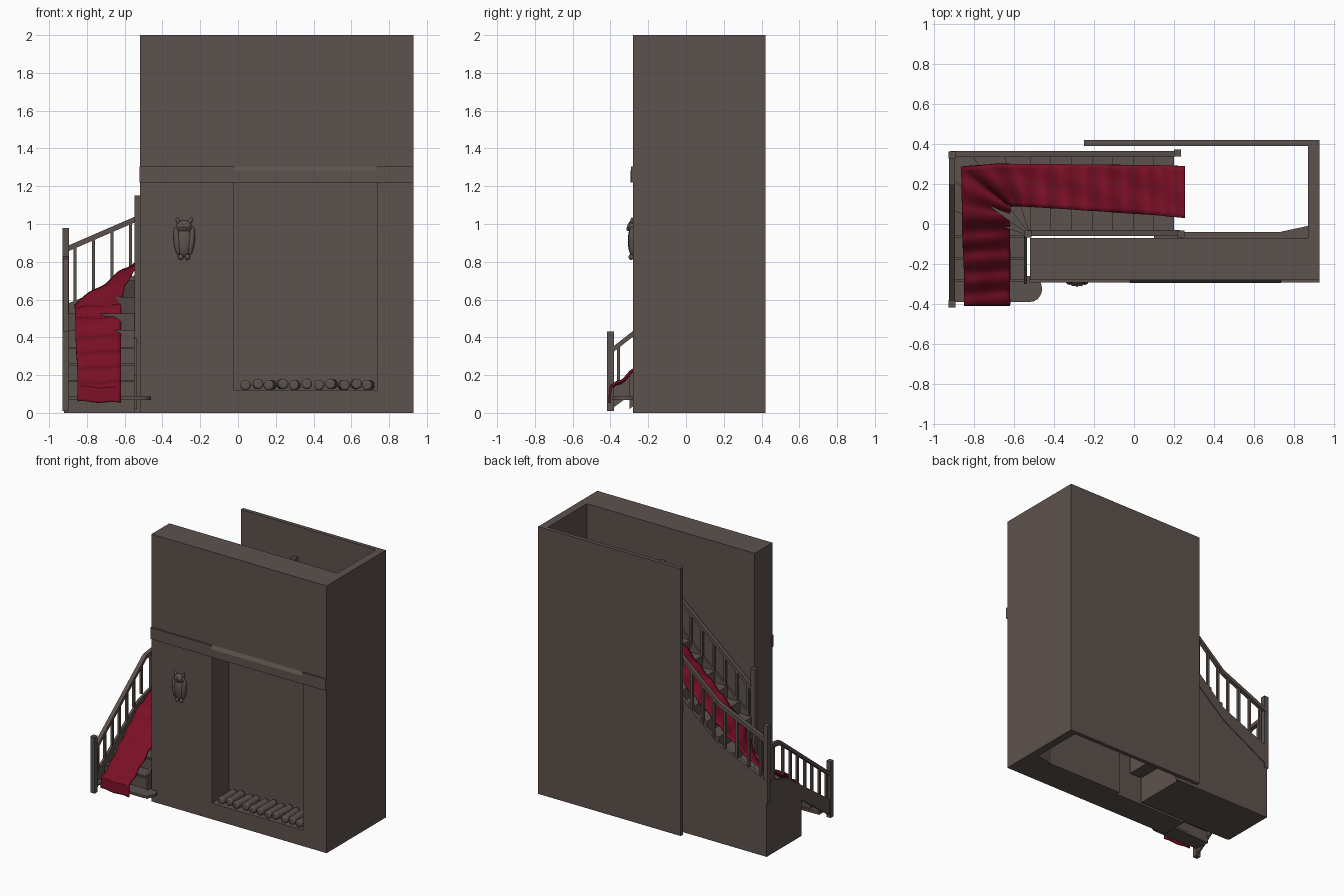
import bpy, bmesh, math, random
from mathutils import Vector

if "Cube" in bpy.data.objects:
    bpy.data.objects.remove(bpy.data.objects["Cube"])

random.seed(3)


def material(name, col):
    m = bpy.data.materials.new(name)
    m.diffuse_color = (*col, 1)
    m.use_nodes = True
    m.node_tree.nodes["Principled BSDF"].inputs["Base Color"].default_value = m.diffuse_color
    return m


WOOD = material("grey brown", (0.108, 0.084, 0.075))
RED = material("crimson", (0.2, 0.005, 0.02))


def finish(name, bm, mat=WOOD):
    bmesh.ops.recalc_face_normals(bm, faces=bm.faces)
    me = bpy.data.meshes.new(name)
    bm.to_mesh(me)
    bm.free()
    me.materials.append(mat)
    ob = bpy.data.objects.new(name, me)
    bpy.context.collection.objects.link(ob)
    return ob


def prism(name, pts, axis, lo, hi, mat=WOOD):
    """Polygon extruded along an axis."""
    put = {'x': lambda a, b, t: (t, a, b), 'y': lambda a, b, t: (a, t, b),
           'z': lambda a, b, t: (a, b, t)}[axis]
    bm = bmesh.new()
    f = bm.faces.new([bm.verts.new(put(a, b, lo)) for a, b in pts])
    ext = bmesh.ops.extrude_face_region(bm, geom=[f])
    d = Vector(put(0, 0, hi - lo))
    bmesh.ops.translate(bm, vec=d, verts=[v for v in ext['geom'] if isinstance(v, bmesh.types.BMVert)])
    return finish(name, bm, mat)


def box(name, x0, x1, y0, y1, z0, z1):
    return prism(name, [(x0, y0), (x1, y0), (x1, y1), (x0, y1)], 'z', z0, z1)


def smooth(ob):
    bpy.context.view_layer.objects.active = ob
    bpy.ops.object.select_all(action='DESELECT')
    ob.select_set(True)
    bpy.ops.object.shade_smooth_by_angle()


def ball(name, c, r):
    bpy.ops.mesh.primitive_uv_sphere_add(segments=16, ring_count=10, location=c)
    ob = bpy.context.object
    ob.name, ob.scale = name, r
    ob.data.materials.append(WOOD)
    smooth(ob)
    return ob


# Walls: thick front, right side and partial back in one C-shaped plan
walls = prism("walls", [(-.52, -.28), (.93, -.28), (.93, .42), (-.25, .42), (-.25, .39),
                        (.87, .39), (.87, -.07), (-.52, -.07)], 'z', 0, 2)
cutter = box("hearth_cutter", -.02, .735, -.4, -.075, .12, 1.22)
cutter.hide_render = True
cutter.hide_viewport = True
mod = walls.modifiers.new("hearth", 'BOOLEAN')
mod.operation, mod.object, mod.solver = 'DIFFERENCE', cutter, 'EXACT'
prism("hearth_back", [(.1, -.07), (.1, -.04), (.73, -.04), (.87, -.01), (.87, -.07)], 'z', 0, 1.5)

# Mantel band, with a bevelled lintel above the hearth
for side, (a, b) in {"left": (-.522, -.02), "right": (.735, .93)}.items():
    box("mantel_" + side, a, b, -.292, -.27, 1.22, 1.305)
prism("lintel", [(-.27, 1.22), (-.295, 1.22), (-.295, 1.28), (-.28, 1.305), (-.27, 1.305)], 'x', -.02, .735)

# Logs
for i in range(11):
    bpy.ops.mesh.primitive_cylinder_add(vertices=14, radius=.028, depth=.17 + random.uniform(-.01, .01),
                                        location=(.04 + i * .065, -.18, .147 + .006 * (i % 2)),
                                        rotation=(math.pi / 2, 0, random.uniform(-.1, .1)))
    log = bpy.context.object
    log.name = f"log_{i}"
    log.data.materials.append(WOOD)
    bev = log.modifiers.new("round", 'BEVEL')
    bev.width, bev.segments, bev.angle_limit = .01, 2, 1.0
    smooth(log)

# Owl ornament
ball("owl_body", (-.285, -.28, .91), (.045, .028, .085))
ball("owl_head", (-.285, -.283, .985), (.043, .026, .034))
ball("owl_beak", (-.285, -.307, .975), (.007, .008, .013))
for s in (-1, 1):
    ball("owl_wing", (-.285 + s * .038, -.285, .91), (.018, .02, .075)).rotation_euler[1] = s * .1
    ball("owl_eye", (-.285 + s * .017, -.303, .99), (.014, .008, .014))
    ball("owl_ear", (-.285 + s * .032, -.285, 1.015), (.01, .01, .02)).rotation_euler[1] = s * .4
    ball("owl_foot", (-.285 + s * .018, -.29, .825), (.014, .014, .015))

# Lower flight: open treads with risers, first tread has a rounded end
RISE = .0875
arc = [(-.52 + .06 * math.cos(t), -.325 + .065 * math.sin(t))
       for t in [-math.pi / 2 + i * math.pi / 10 for i in range(11)]]
for n in range(1, 4):
    y = -.39 + .11 * (n - 1)
    outline = [(-.91, y)] + (arc if n == 1 else [(-.54, y), (-.54, y + .115)]) + [(-.91, y + .115)]
    prism(f"tread_{n}", outline, 'z', n * RISE - .018, n * RISE)
    box(f"riser_{n}", -.91, -.54, y + .1, y + .115, n * RISE, (n + 1) * RISE - .01)

# Winders fanning about the inner newel
PX, PY = -.52, -.06


def hit(deg):
    c, s = -math.cos(math.radians(deg)), math.sin(math.radians(deg))
    t = min(.39 / max(-c, 1e-6), .41 / max(s, 1e-6))
    return (PX + c * t, PY + s * t)


for k in range(5):
    corner = [(-.91, .35)] if k == 2 else []
    prism(f"winder_{k}", [(PX, PY), hit(18 * k)] + corner + [hit(18 * k + 18)], 'z', 0, (4 + k) * RISE)

# Upper flight, soffit rising towards the top
for k in range(7):
    x = -.52 + k * .103
    base = 0 if k < 4 else .2 + .3 * (k - 4)
    box(f"upper_step_{k}", x, x + .103, -.05, .35, base, .70 + RISE * (k + 1))

# Outer stair walls with sloping stringers
prism("outer_back_wall", [(-.92, 0), (-.1, 0), (.2, .9), (.2, 1.38), (-.52, .74), (-.92, .57)], 'y', .345, .36)
prism("back_stringer", [(-.92, .42), (-.52, .64), (.2, 1.26), (.2, 1.38), (-.52, .74), (-.92, .57)], 'y', .34, .365)
prism("outer_left_wall", [(.36, 0), (-.05, 0), (-.05, .27), (-.41, .01), (-.41, .13), (.12, .5), (.36, .57)],
      'x', -.92, -.902)
prism("inner_stringer", [(-.53, .6), (.2, 1.2), (.2, 1.4), (-.53, .77)], 'y', -.055, -.04)
prism("lower_inner_stringer", [(-.3, .02), (-.06, .2), (-.06, .4), (-.3, .2)], 'x', -.55, -.535)


# Handrails and balusters
def bar(name, p, q, w, h):
    p, q = Vector(p), Vector(q)
    d = q - p
    side = Vector((-d.y, d.x, 0)).normalized() * w / 2
    bm = bmesh.new()
    ends = [[bm.verts.new(e + s * side - Vector((0, 0, dz))) for s, dz in ((-1, 0), (1, 0), (1, h), (-1, h))]
            for e in (p, q)]
    for i in range(4):
        j = (i + 1) % 4
        bm.faces.new((ends[0][i], ends[0][j], ends[1][j], ends[1][i]))
    bm.faces.new(ends[0])
    bm.faces.new(ends[1])
    return finish(name, bm)


def railing(name, p, q, drop, count):
    p, q = Vector(p), Vector(q)
    bar(name + "_handrail", p, q, .03, .03)
    for i in range(count):
        c = p.lerp(q, (i + .5) / count)
        box(f"{name}_baluster_{i}", c.x - .009, c.x + .009, c.y - .009, c.y + .009, c.z - drop, c.z - .015)


railing("left_rail", (-.912, -.4, .34), (-.912, .2, .81), .24, 7)
railing("left_rail_top", (-.912, .2, .81), (-.912, .35, .83), .3, 1)
railing("corner_rail", (-.912, .35, .88), (-.52, .35, 1.05), .33, 4)
railing("back_rail", (-.52, .35, 1.05), (.2, .35, 1.68), .33, 8)
railing("inner_rail", (-.53, -.045, 1.01), (.23, -.045, 1.65), .27, 8)
for name, x, y, z0, z1 in (("front_newel", -.912, -.4, .01, .43), ("corner_newel", -.912, .345, .4, .98),
                           ("inner_newel", -.53, -.05, 0, 1.15), ("upper_back_newel", .218, .355, 1.2, 1.78),
                           ("upper_inner_newel", .235, -.05, 1.2, 1.75)):
    box(name, x - .018, x + .018, y - .018, y + .018, z0, z1)

# Carpet runner: rows from inner edge to outer edge, rippled over the steps
keys = [(-.62, -.405, -.85, -.405, .045), (-.62, -.40, -.85, -.40, .12), (-.62, -.28, -.85, -.28, .21),
        (-.62, -.05, -.86, -.05, .39), (-.62, .04, -.86, .07, .49), (-.62, .09, -.865, .285, .57),
        (-.60, .09, -.70, .30, .68), (-.50, .085, -.50, .30, .815), (.10, .045, .10, .295, 1.33),
        (.255, .03, .255, .29, 1.36)]
bm = bmesh.new()
rows, dist, last = [], 0, None
for a, b in zip(keys, keys[1:]):
    steps = max(3, int(math.dist(a, b) / .012))
    for i in range(steps + (b is keys[-1])):
        k = [u + (v - u) * i / steps for u, v in zip(a, b)]
        mid = ((k[0] + k[2]) / 2, (k[1] + k[3]) / 2)
        dist += math.dist(mid, last) if last else 0
        last = mid
        row = []
        for j in range(11):
            t = j / 10
            wave = .008 * math.sin(dist * 2 * math.pi / .104 + t) + .004 * math.sin(9 * t + dist * 14)
            row.append(bm.verts.new((k[0] + (k[2] - k[0]) * t, k[1] + (k[3] - k[1]) * t, k[4] + .008 + wave)))
        rows.append(row)
for r, s in zip(rows, rows[1:]):
    for j in range(10):
        bm.faces.new((r[j], r[j + 1], s[j + 1], s[j]))
carpet = finish("carpet", bm, RED)
sol = carpet.modifiers.new("thickness", 'SOLIDIFY')
sol.thickness, sol.offset = .012, 0
smooth(carpet)
